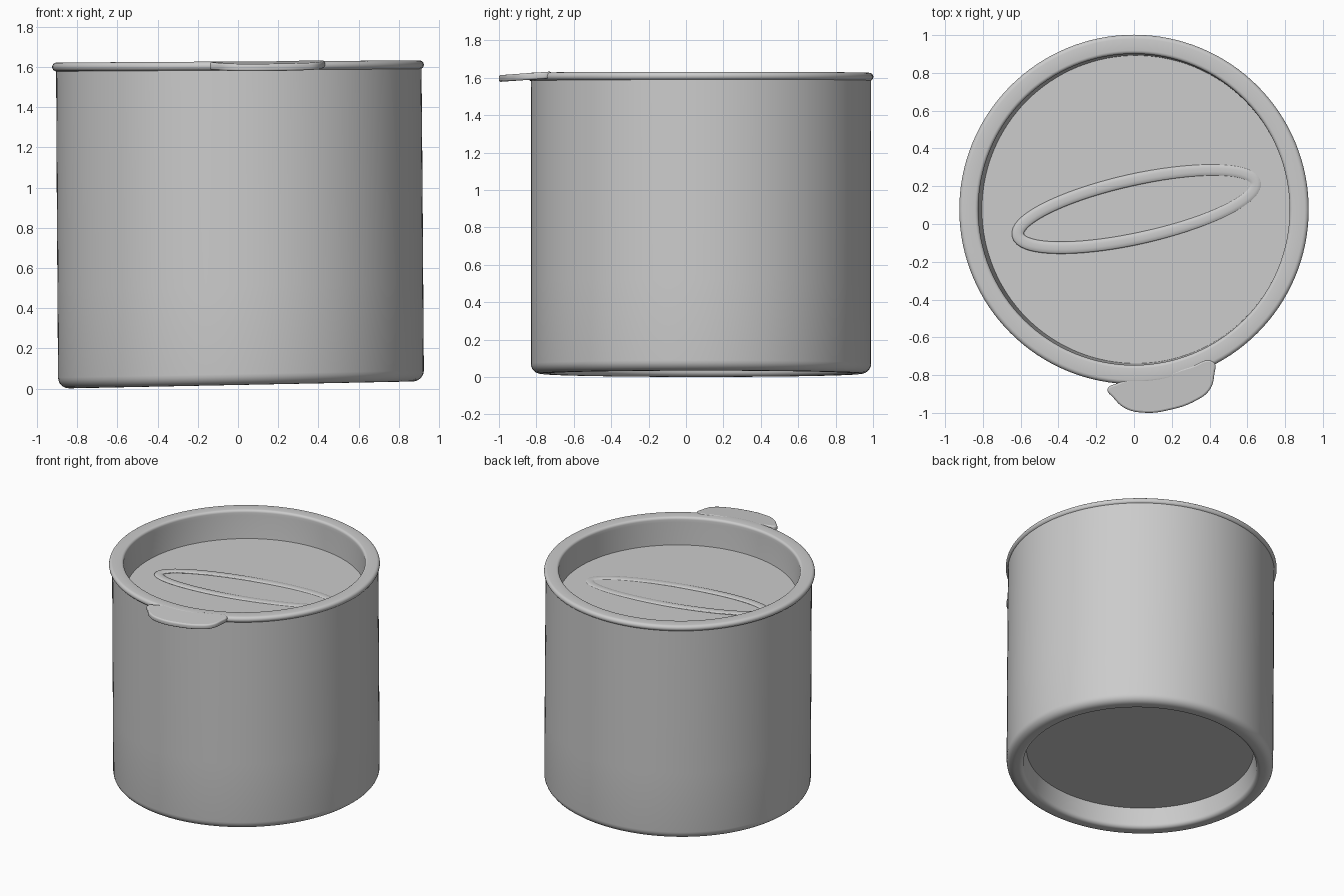
import bpy, bmesh, math
from mathutils import Matrix

if "Cube" in bpy.data.objects:
    bpy.data.objects.remove(bpy.data.objects["Cube"])

CENTRE = (0.0, 0.077)


def finish(obj, angle):
    bpy.ops.object.select_all(action='DESELECT')
    obj.select_set(True)
    bpy.context.view_layer.objects.active = obj
    if obj.type == 'CURVE':
        bpy.ops.object.convert(target='MESH')
        obj = bpy.context.view_layer.objects.active
    bpy.ops.object.shade_smooth_by_angle(angle=math.radians(angle))
    return obj


def lathe(name, profile, adjust, steps=128):
    """Spin an (r, z) profile about the cup axis, then nudge vertices with adjust."""
    bm = bmesh.new()
    verts = [bm.verts.new((r, 0, z)) for r, z in profile]
    edges = [bm.edges.new(pair) for pair in zip(verts, verts[1:])]
    bmesh.ops.spin(bm, geom=verts + edges, cent=(0, 0, 0), axis=(0, 0, 1),
                   angle=math.tau, steps=steps, use_duplicate=False)
    bmesh.ops.remove_doubles(bm, verts=bm.verts, dist=1e-4)
    for v in bm.verts:
        adjust(v.co)
        v.co.x += CENTRE[0]
        v.co.y += CENTRE[1]
    bmesh.ops.recalc_face_normals(bm, faces=bm.faces)
    mesh = bpy.data.meshes.new(name)
    bm.to_mesh(mesh)
    bm.free()
    obj = bpy.data.objects.new(name, mesh)
    bpy.context.collection.objects.link(obj)
    return finish(obj, 40)


def arc(cr, cz, rad, start, end, n=6):
    angles = [math.radians(start + (end - start) * i / n) for i in range(n + 1)]
    return [(cr + rad * math.cos(a), cz + rad * math.sin(a)) for a in angles]


def curve_object(name, kind, dims):
    data = bpy.data.curves.new(name, 'CURVE')
    data.dimensions = dims
    obj = bpy.data.objects.new(name, data)
    bpy.context.collection.objects.link(obj)
    return obj, data, data.splines.new(kind)


# Cup body: recessed base, rounded foot and slightly leaning wall
def lean_body(co):
    t = co.z / 1.6
    co.z += (0.018 + 0.02 * co.x) * (1 - t)
    co.x += 0.004 + 0.011 * (1 - t)
    co.y += 0.003


foot = arc(0.825, 0.03, 0.03, 180, 270) + arc(0.855, 0.055, 0.055, 270, 360)
lathe("cup_body", [(0, 0.145), (0.775, 0.145)] + foot
      + [(0.910, 0.5), (0.910, 1.0), (0.909, 1.6)], lean_body)


# Lid: sunken floor, upright inner wall and overhanging rim
def lean_lid(co):
    co.z += 0.006 * co.x
    if co.z < 1.5:
        co.x += 0.01


lathe("lid", [(0, 1.42), (0.815, 1.42), (0.824, 1.59)]
      + arc(0.842, 1.609, 0.018, 180, 90, 4)
      + arc(0.903, 1.605, 0.022, 90, -90, 8) + [(0.895, 1.583)], lean_lid)

# Pull tab at the front of the lid, drooping slightly outward
outline = [(0.42, -0.72), (0.425, -0.79), (0.40, -0.87), (0.33, -0.925),
           (0.19, -0.975), (0.05, -0.99), (-0.05, -0.965), (-0.11, -0.91),
           (-0.14, -0.865), (-0.09, -0.835), (0.0, -0.805), (0.15, -0.79), (0.30, -0.745)]
tab, data, spline = curve_object("pull_tab", 'BEZIER', '2D')
spline.bezier_points.add(len(outline) - 1)
for p, (x, y) in zip(spline.bezier_points, outline):
    p.co = (x, y, 0)
    p.handle_left_type = p.handle_right_type = 'AUTO'
spline.use_cyclic_u = True
data.resolution_u = 6
data.fill_mode = 'BOTH'
data.extrude = 0.008
data.bevel_depth = 0.01
data.bevel_resolution = 2
data.offset = -0.01
tab = finish(tab, 40)
front = min(v.co.y for v in tab.data.vertices)
for v in tab.data.vertices:
    v.co.y += -1.0 - front
    v.co.z += 1.601 + 0.07 * (v.co.y + 0.93)

# Plain, soft low oval ridge on the lid floor
ridge, data, spline = curve_object("lid_oval_ridge", 'POLY', '3D')
count = 72
spline.points.add(count - 1)
for i, p in enumerate(spline.points):
    a = math.tau * i / count
    p.co = (0.645 * math.cos(a), 0.155 * math.sin(a), 0, 1)
spline.use_cyclic_u = True
data.bevel_depth = 0.032
data.bevel_resolution = 3
ridge = finish(ridge, 60)
ridge.data.transform(Matrix.Translation((0.015, 0.08, 1.42))
                     @ Matrix.Rotation(math.radians(12.5), 4, 'Z')
                     @ Matrix.Diagonal((1, 1, 0.25, 1)))
